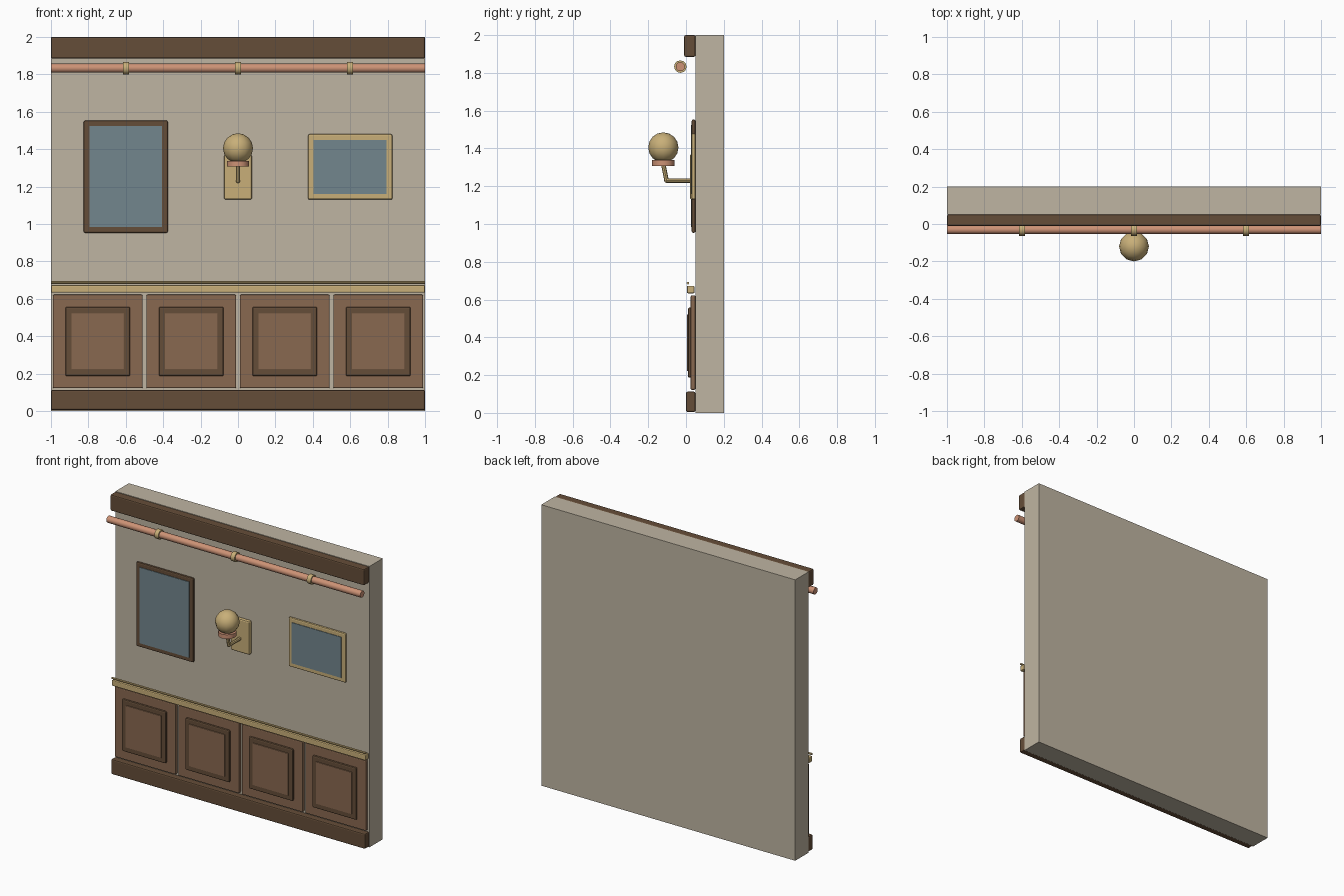
import bpy, math
from mathutils import Vector

if "Cube" in bpy.data.objects:
    bpy.data.objects.remove(bpy.data.objects["Cube"], do_unlink=True)


def material(name, color):
    m = bpy.data.materials.new(name)
    m.use_nodes = True
    m.diffuse_color = (*color, 1)
    m.node_tree.nodes["Principled BSDF"].inputs["Base Color"].default_value = (*color, 1)
    return m


plaster = material("plaster", (0.52, 0.46, 0.36))
dark_wood = material("dark wood", (0.13, 0.075, 0.04))
mid_wood = material("mid wood", (0.25, 0.14, 0.08))
brass = material("brass", (0.58, 0.43, 0.19))
copper = material("copper", (0.61, 0.29, 0.18))
glass = material("blue glass", (0.17, 0.24, 0.27))


def finish(name, mat, bevel=0):
    ob = bpy.context.object
    ob.name = name
    ob.data.materials.append(mat)
    if bevel:
        mod = ob.modifiers.new("soft edges", "BEVEL")
        mod.width = bevel
        mod.segments = 2
    return ob


def box(name, mat, x, y, z, bevel=0):
    """Box from (low, high) ranges on each axis."""
    ranges = (x, y, z)
    bpy.ops.mesh.primitive_cube_add(size=1, location=[sum(r) / 2 for r in ranges])
    ob = bpy.context.object
    size = Vector([r[1] - r[0] for r in ranges])
    for v in ob.data.vertices:
        v.co *= size
    return finish(name, mat, bevel)


def around(center, width):
    return (center - width / 2, center + width / 2)


def rod(name, mat, radius, start, end, sides=12):
    a, b = Vector(start), Vector(end)
    bpy.ops.mesh.primitive_cylinder_add(
        vertices=sides, radius=radius, depth=(b - a).length, location=(a + b) / 2,
        rotation=(b - a).to_track_quat("Z", "Y").to_euler())
    ob = finish(name, mat)
    bpy.ops.object.shade_smooth_by_angle(angle=math.radians(35))
    return ob


# Wall slab with skirting and cornice
full = (-1, 1)
box("wall", plaster, full, (0.05, 0.20), (0, 2))
box("skirting_board", dark_wood, full, (0, 0.05), (0.005, 0.112), 0.008)
box("cornice", dark_wood, full, (-0.01, 0.05), (1.885, 2), 0.008)

# Raised wainscot panels
for i in range(4):
    cx = -0.75 + 0.5 * i
    layers = (("panel", mid_wood, 0.48, 0.50, 0.025, 0.05, 0.006),
              ("panel_moulding", dark_wood, 0.346, 0.37, 0.01, 0.03, 0.008),
              ("panel_centre", mid_wood, 0.28, 0.30, 0.004, 0.012, 0.002))
    for part, mat, w, h, front, back, bevel in layers:
        box(f"{part}_{i + 1}", mat, around(cx, w), (front, back), around(0.372, h), bevel)

# Chair rail with a slim bead above it
box("chair_rail", brass, full, (0.005, 0.045), (0.633, 0.673), 0.006)
rod("chair_rail_bead", brass, 0.007, (-1, 0.01, 0.687), (1, 0.01, 0.687), 8)

# Copper pipe with brass collars
rod("pipe", copper, 0.024, (-1, -0.03, 1.833), (1, -0.03, 1.833))
for i, cx in enumerate((-0.6, 0, 0.6)):
    rod(f"pipe_collar_{i + 1}", brass, 0.033, (cx - 0.016, -0.03, 1.833), (cx + 0.016, -0.03, 1.833))

# Framed pictures
for side, mat, cx, cz, h in (("right", dark_wood, -0.6, 1.253, 0.60),
                             ("left", brass, 0.6, 1.305, 0.35)):
    box(f"picture_frame_{side}", mat, around(cx, 0.45), (0.03, 0.05), around(cz, h), 0.008)
    box(f"picture_glass_{side}", glass, around(cx, 0.39), (0.026, 0.034), around(cz, h - 0.06))

# Wall lamp: plate, bent arm, cup and globe
box("lamp_plate", brass, around(0, 0.15), (0.02, 0.05), (1.13, 1.37), 0.01)
elbow = (0, -0.103, 1.23)
rod("lamp_arm", brass, 0.012, (0, 0.03, 1.23), elbow, 8)
rod("lamp_stem", brass, 0.012, elbow, (0, -0.12, 1.315), 8)
bpy.ops.mesh.primitive_uv_sphere_add(segments=8, ring_count=6, radius=0.0125, location=elbow)
finish("lamp_elbow", brass)
rod("lamp_cup", copper, 0.06, (0, -0.12, 1.308), (0, -0.12, 1.338))
bpy.ops.mesh.primitive_uv_sphere_add(segments=12, ring_count=8, radius=0.08, location=(0, -0.12, 1.405))
finish("lamp_globe", brass)
bpy.ops.object.shade_smooth_by_angle(angle=math.radians(35))
